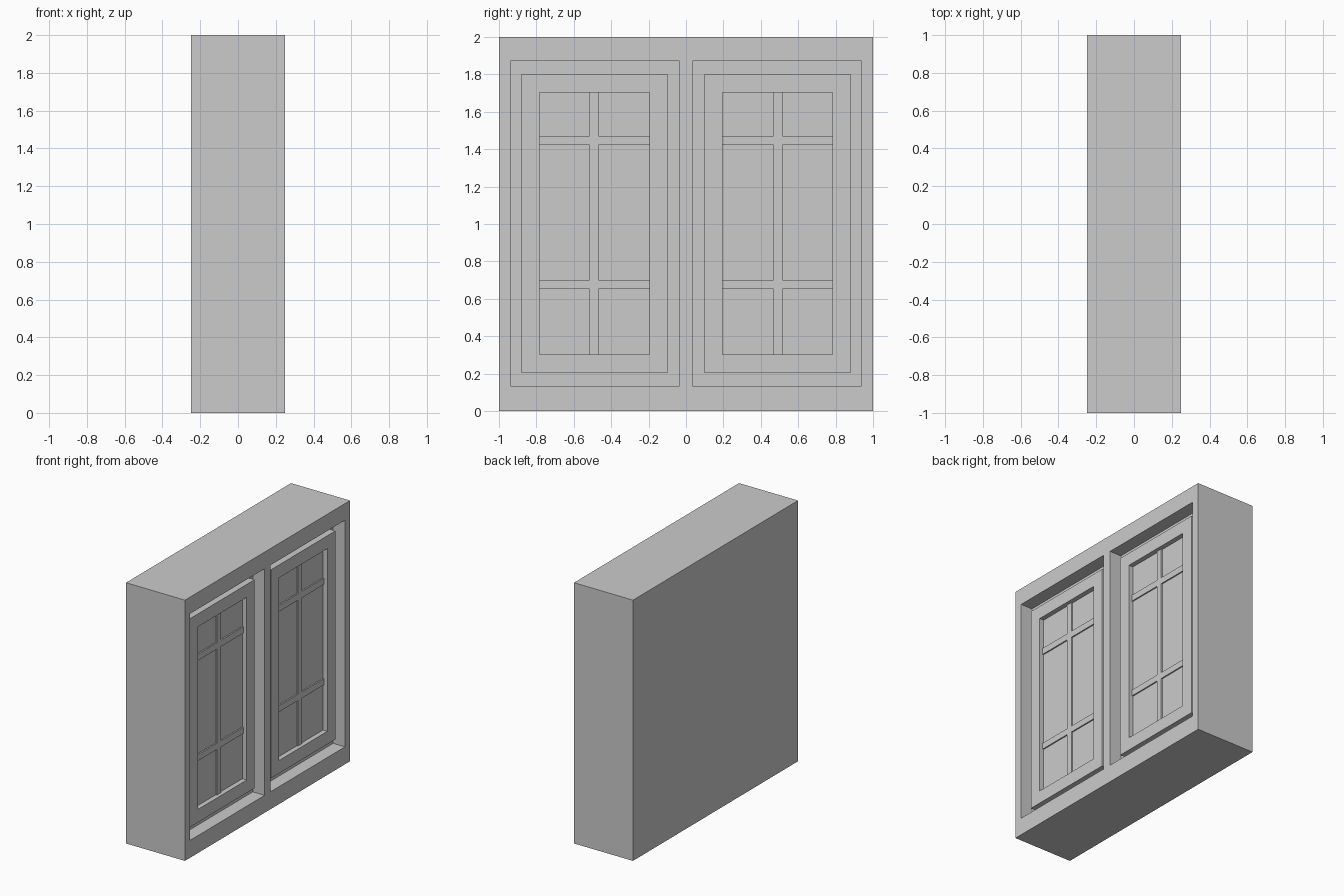
import bpy, bmesh

if "Cube" in bpy.data.objects:
    bpy.data.objects.remove(bpy.data.objects["Cube"])

FRONT = 0.25                      # x of the wall face that holds the windows
RECESS, SASH, BARS, GLASS = 0.10, 0.04, 0.067, 0.077   # depths behind that face


def lattice(name, ys, zs, holes, x0, x1):
    """Slab from x0 to x1 on a y/z grid, leaving out the (column, row) holes."""
    bm = bmesh.new()
    v = [[bm.verts.new((x0, y, z)) for z in zs] for y in ys]
    for i in range(len(ys) - 1):
        for j in range(len(zs) - 1):
            if (i, j) not in holes:
                bm.faces.new((v[i][j], v[i + 1][j], v[i + 1][j + 1], v[i][j + 1]))
    ext = bmesh.ops.extrude_face_region(bm, geom=bm.faces[:], use_keep_orig=True)
    moved = [g for g in ext["geom"] if isinstance(g, bmesh.types.BMVert)]
    bmesh.ops.translate(bm, verts=moved, vec=(x1 - x0, 0, 0))
    loose = [p for p in bm.verts if not p.link_faces]
    bmesh.ops.delete(bm, geom=loose, context='VERTS')
    bmesh.ops.recalc_face_normals(bm, faces=bm.faces[:])
    mesh = bpy.data.meshes.new(name)
    bm.to_mesh(mesh)
    bm.free()
    ob = bpy.data.objects.new(name, mesh)
    bpy.context.collection.objects.link(ob)
    return ob


def box(name, ys, zs, x0, x1):
    return lattice(name, ys, zs, set(), x0, x1)


# Solid wall block
wall = box("wall", (-1, 1), (0, 2), -FRONT, FRONT)

for side, s in (("left", -1), ("right", 1)):
    def span(*ys):
        return sorted(s * y for y in ys)

    # Recess cut into the wall
    cutter = box(side + "_recess_cutter", span(0.035, 0.939), (0.134, 1.872),
                 FRONT - RECESS, FRONT + 0.1)
    cutter.hide_render = True
    cutter.hide_viewport = True
    cut = wall.modifiers.new(side + "_recess", 'BOOLEAN')
    cut.operation = 'DIFFERENCE'
    cut.solver = 'EXACT'
    cut.object = cutter

    # Sash frame around the glass
    lattice(side + "_sash_frame", span(0.099, 0.195, 0.783, 0.88),
            (0.203, 0.302, 1.703, 1.802), {(1, 1)}, FRONT - RECESS, FRONT - SASH)

    # Glass pane
    box(side + "_glass", span(0.195, 0.783), (0.302, 1.703),
        FRONT - RECESS, FRONT - GLASS)

    # Glazing bars: one upright and two crossbars, leaving six lights
    lights = {(i, j) for i in (0, 2) for j in (0, 2, 4)}
    lattice(side + "_glazing_bars", span(0.195, 0.468, 0.516, 0.783),
            (0.302, 0.652, 0.70, 1.422, 1.471, 1.703), lights,
            FRONT - GLASS, FRONT - BARS)

# Apply the recess cuts and clear away the cutters
bpy.context.view_layer.objects.active = wall
wall.select_set(True)
for m in list(wall.modifiers):
    bpy.ops.object.modifier_apply(modifier=m.name)
for ob in [o for o in bpy.data.objects if o.name.endswith("_cutter")]:
    bpy.data.objects.remove(ob)
